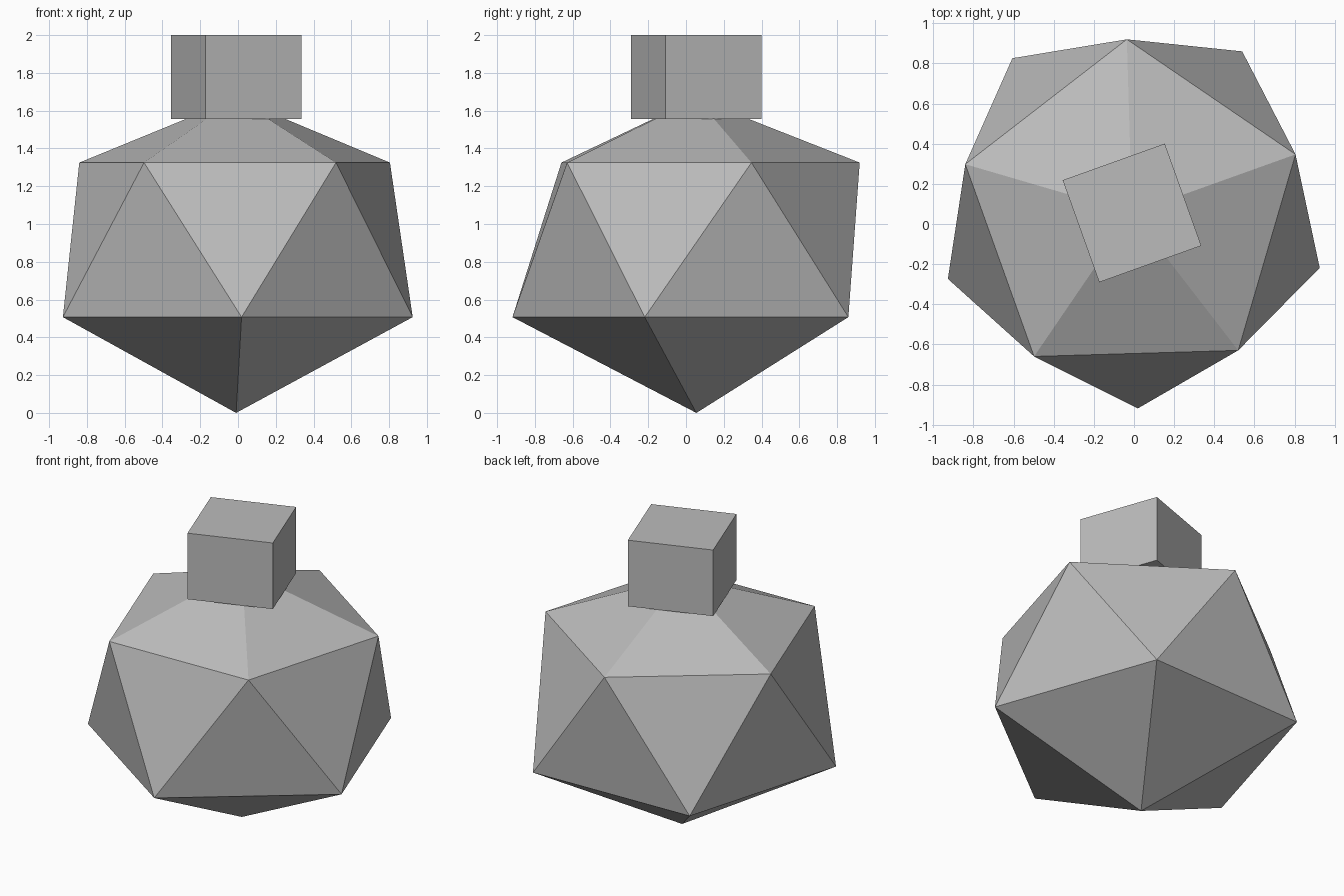
import bpy, bmesh
from math import cos, sin, radians

cube = bpy.data.objects.get("Cube")
if cube:
    bpy.data.objects.remove(cube, do_unlink=True)

CX, CY = -0.01, 0.055      # shared vertical axis
TURN = radians(19.7)       # shared twist about it

grey = bpy.data.materials.new("plain_grey")
grey.use_nodes = True
grey.diffuse_color = (0.5, 0.5, 0.5, 1)
grey.node_tree.nodes["Principled BSDF"].inputs["Base Color"].default_value = (0.5, 0.5, 0.5, 1)


def add_object(name, bm):
    bmesh.ops.recalc_face_normals(bm, faces=bm.faces)
    mesh = bpy.data.meshes.new(name)
    bm.to_mesh(mesh)
    bm.free()
    mesh.materials.append(grey)
    obj = bpy.data.objects.new(name, mesh)
    obj.location = (CX, CY, 0)
    obj.rotation_euler.z = TURN
    bpy.context.collection.objects.link(obj)
    return obj


def ring(bm, radius, z, start, count):
    step = 360 / count
    angles = [radians(start + i * step) for i in range(count)]
    return [bm.verts.new((radius * cos(a), radius * sin(a), z)) for a in angles]


# Faceted twenty-sided body: two staggered rings between two points
bm = bmesh.new()
bottom = bm.verts.new((0, 0, 0))
top = bm.verts.new((0, 0, 1.665))
lower = ring(bm, 0.974, 0.507, -36, 5)
upper = ring(bm, 0.865, 1.325, 0, 5)
for i in range(5):
    j = (i + 1) % 5
    bm.faces.new((bottom, lower[j], lower[i]))
    bm.faces.new((lower[i], lower[j], upper[i]))
    bm.faces.new((upper[i], lower[j], upper[j]))
    bm.faces.new((upper[i], upper[j], top))
add_object("faceted_body", bm)

# Square block sitting on the tip
bm = bmesh.new()
bmesh.ops.create_cube(bm, size=1)
bmesh.ops.scale(bm, vec=(0.54, 0.54, 0.445), verts=bm.verts)
block = add_object("top_block", bm)
block.location.z = 2 - 0.445 / 2
